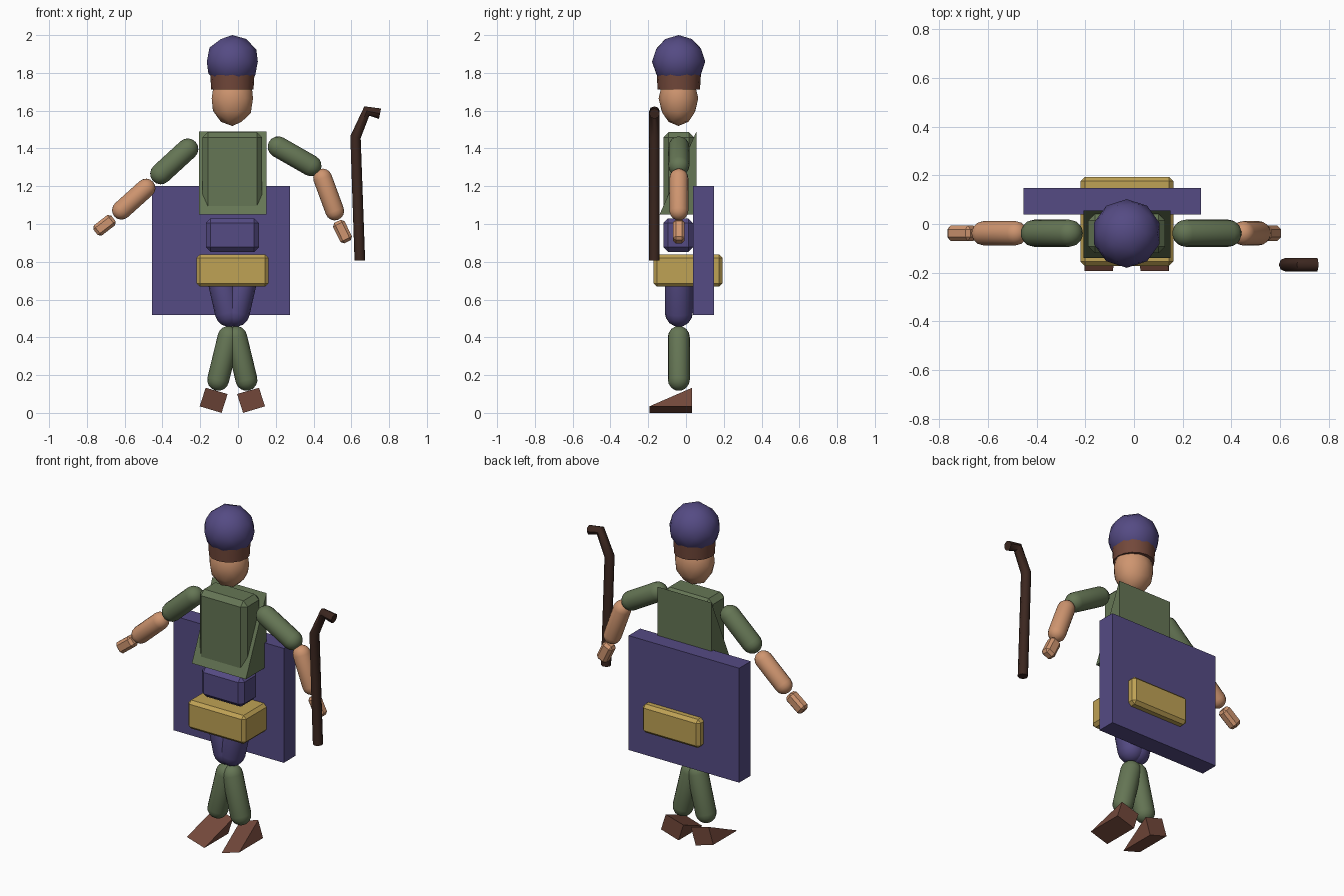
import bpy, bmesh, math
from mathutils import Vector, Matrix

if "Cube" in bpy.data.objects:
    bpy.data.objects.remove(bpy.data.objects["Cube"])

CX, CY = -0.03, -0.038   # axis of the figure


def mat(name, col):
    m = bpy.data.materials.new(name)
    m.diffuse_color = (*col, 1)
    m.use_nodes = True
    m.node_tree.nodes["Principled BSDF"].inputs["Base Color"].default_value = m.diffuse_color
    return m


PURPLE = mat("purple", (0.09, 0.07, 0.23))
GREEN = mat("green", (0.13, 0.18, 0.09))
SKIN = mat("skin", (0.62, 0.30, 0.16))
BROWN = mat("brown", (0.17, 0.065, 0.043))
DARK = mat("dark_wood", (0.045, 0.02, 0.014))
GOLD = mat("gold", (0.52, 0.36, 0.09))


def finish(name, bm, material, smooth=False):
    bmesh.ops.recalc_face_normals(bm, faces=bm.faces[:])
    me = bpy.data.meshes.new(name)
    bm.to_mesh(me)
    bm.free()
    ob = bpy.data.objects.new(name, me)
    bpy.context.collection.objects.link(ob)
    me.materials.append(material)
    if smooth:
        bpy.ops.object.select_all(action='DESELECT')
        bpy.context.view_layer.objects.active = ob
        ob.select_set(True)
        bpy.ops.object.shade_smooth_by_angle(angle=math.radians(35))
    return ob


def box(name, lo, hi, material, bevel=0.0, frame=None):
    lo, hi = Vector(lo), Vector(hi)
    bm = bmesh.new()
    bmesh.ops.create_cube(bm, size=1)
    bmesh.ops.scale(bm, vec=hi - lo, verts=bm.verts)
    bmesh.ops.translate(bm, vec=(lo + hi) / 2, verts=bm.verts)
    if bevel:
        bmesh.ops.bevel(bm, geom=bm.edges[:], offset=bevel, segments=1,
                        affect='EDGES', profile=0.5)
    if frame:
        bm.transform(frame)
    return finish(name, bm, material)


def ball(name, centre, radii, material):
    bm = bmesh.new()
    bmesh.ops.create_icosphere(bm, subdivisions=2, radius=1)
    bmesh.ops.scale(bm, vec=radii, verts=bm.verts)
    bmesh.ops.translate(bm, vec=centre, verts=bm.verts)
    return finish(name, bm, material, True)


def capsule(name, a, b, r, material, sides=16, steps=4):
    # a, b: (x, z) centres of the two round ends
    a, b = Vector((a[0], CY, a[1])), Vector((b[0], CY, b[1]))
    length = (b - a).length
    prof = []
    for base, start in ((0, -90), (length, 0)):
        for i in range(steps + 1):
            t = math.radians(start + 90 * i / steps)
            prof.append((r * math.cos(t), 0, base + r * math.sin(t)))
    bm = bmesh.new()
    vs = [bm.verts.new(p) for p in prof]
    edges = [bm.edges.new(p) for p in zip(vs, vs[1:])]
    bmesh.ops.spin(bm, geom=vs + edges, cent=(0, 0, 0), axis=(0, 0, 1),
                   angle=math.tau, steps=sides)
    bmesh.ops.remove_doubles(bm, verts=bm.verts[:], dist=1e-5)
    q = Vector((0, 0, 1)).rotation_difference(b - a)
    bm.transform(Matrix.Translation(a) @ q.to_matrix().to_4x4())
    return finish(name, bm, material, True)


def wedge(name, front_bottom, back_bottom, back_top, material):
    # each argument is a (left, right) pair of points
    bm = bmesh.new()
    l, r = zip(*[[bm.verts.new(p) for p in pair]
                 for pair in (front_bottom, back_bottom, back_top)])
    bm.faces.new(l)
    bm.faces.new(r)
    for i in range(3):
        j = (i + 1) % 3
        bm.faces.new((l[i], l[j], r[j], r[i]))
    return finish(name, bm, material)


# head and headgear
ball("head", (CX, CY - 0.002, 1.665), (0.115, 0.105, 0.146), SKIN)
ball("hat", (CX, CY - 0.001, 1.86), (0.142, 0.141, 0.14), PURPLE)
bm = bmesh.new()
bmesh.ops.create_cone(bm, cap_ends=True, segments=16, radius1=0.112,
                      radius2=0.117, depth=0.08,
                      matrix=Matrix.Translation((CX, CY, 1.752)))
finish("hat_band", bm, BROWN, True)

# torso, sloped tunic, waist, belt, cape
box("chest", (-0.188, -0.12, 1.06), (0.128, 0.043, 1.487), GREEN, 0.028)
L, R = -0.207, 0.15
wedge("tunic", [(x, -0.14, 1.05) for x in (L, R)],
      [(x, 0.055, 1.05) for x in (L, R)],
      [(x, 0.055, 1.49) for x in (L, R)], GREEN)
box("waist", (-0.17, -0.12, 0.852), (0.11, 0.037, 1.03), PURPLE, 0.025)
box("belt", (-0.22, -0.172, 0.668), (0.162, 0.194, 0.838), GOLD, 0.018)
box("cape", (-0.454, 0.038, 0.517), (0.276, 0.147, 1.2), PURPLE)

# arms: shoulder, elbow, forearm ends, hand centre and direction
arms = {
    "right": ((-0.266, 1.397), (-0.409, 1.266), (-0.487, 1.19),
              (-0.617, 1.073), (-0.707, 0.993), (-0.79, -0.61)),
    "left": ((0.213, 1.408), (0.386, 1.309), (0.448, 1.243),
             (0.512, 1.069), (0.553, 0.96), (0.44, -0.9)),
}
for side, (s, e, f, w, h, d) in arms.items():
    capsule(side + "_upper_arm", s, e, 0.056, GREEN)
    capsule(side + "_forearm", f, w, 0.05, SKIN)
    q = Vector((0, 0, 1)).rotation_difference(Vector((d[0], 0, d[1])))
    frame = Matrix.Translation((h[0], CY, h[1])) @ q.to_matrix().to_4x4()
    box(side + "_hand", (-0.034, -0.031, -0.06), (0.034, 0.031, 0.06),
        SKIN, 0.015, frame)

# legs and wedge shoes, mirrored about the figure axis
for side, s in (("right", -1), ("left", 1)):
    capsule(side + "_thigh", (CX + s * 0.066, 0.74), (CX + s * 0.018, 0.53),
            0.074, PURPLE)
    capsule(side + "_shin", (CX + s * 0.02, 0.402), (CX + s * 0.075, 0.175),
            0.058, GREEN)
    outer, inner = CX + s * 0.173, CX + s * 0.057
    low = [(outer, 0.035), (inner, 0.0)]
    high = [(CX + s * 0.141, 0.133), (CX + s * 0.025, 0.1)]
    wedge(side + "_shoe", [(x, -0.193, z) for x, z in low],
          [(x, 0.032, z) for x, z in low],
          [(x, 0.032, z) for x, z in high], BROWN)

# walking stick swept along a bent path
cu = bpy.data.curves.new("walking_stick", 'CURVE')
cu.dimensions = '3D'
cu.bevel_depth = 0.028
cu.bevel_resolution = 2
cu.use_fill_caps = True
path = [(0.645, 0.807), (0.622, 1.46), (0.682, 1.598), (0.752, 1.584)]
sp = cu.splines.new('POLY')
sp.points.add(len(path) - 1)
for p, (x, z) in zip(sp.points, path):
    p.co = (x, -0.167, z, 1)
stick = bpy.data.objects.new("walking_stick", cu)
bpy.context.collection.objects.link(stick)
cu.materials.append(DARK)
bpy.ops.object.select_all(action='DESELECT')
bpy.context.view_layer.objects.active = stick
stick.select_set(True)
bpy.ops.object.convert(target='MESH')
bpy.ops.object.shade_smooth_by_angle(angle=math.radians(50))
